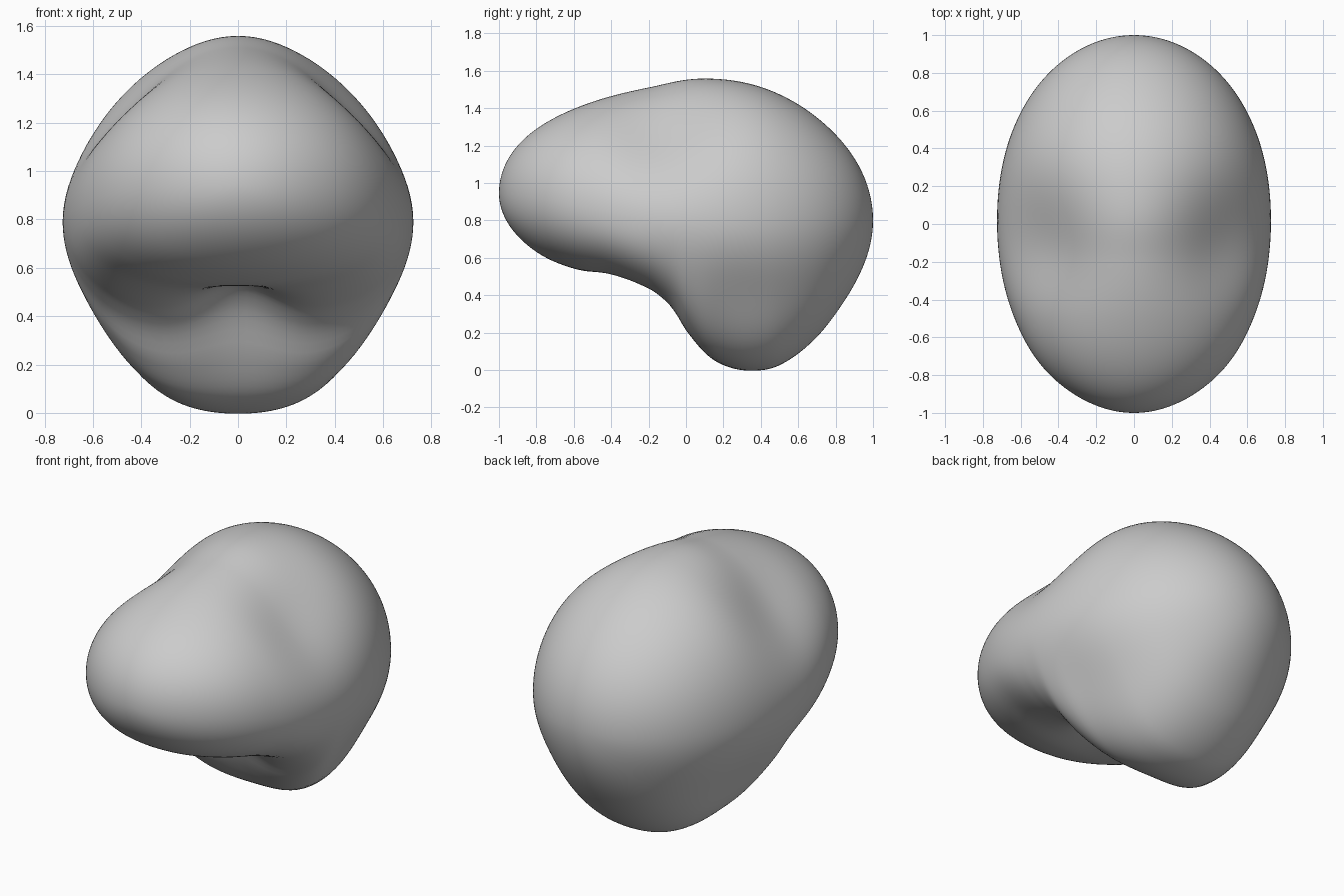
import bpy, bmesh, math
from mathutils import Matrix

cube = bpy.data.objects.get("Cube")
if cube:
    bpy.data.objects.remove(cube)


def curve(points):
    """Smooth interpolation through (position, value) pairs."""
    last = len(points) - 1

    def slope(i):
        a, b = points[max(i - 1, 0)], points[min(i + 1, last)]
        return (b[1] - a[1]) / (b[0] - a[0])

    def value(p):
        i = 0
        while i < last - 1 and p > points[i + 1][0]:
            i += 1
        (a, va), (b, vb) = points[i], points[i + 1]
        d = b - a
        t = min(max((p - a) / d, 0), 1)
        u = 1 - t
        return (u * u * ((1 + 2 * t) * va + t * d * slope(i))
                + t * t * ((3 - 2 * t) * vb - u * d * slope(i + 1)))

    return value


def bump(p, centre, spread):
    return math.exp(-0.5 * ((p - centre) / spread) ** 2)


# Body proportions from the front tip to the back, as factors on a sphere
middle = curve([(-1, .945), (-.8, .92), (-.5, .865), (-.2, .81), (0, .79), (.4, .785), (1, .8)])
width = curve([(-1, .72), (-.8, .74), (-.5, .73), (0, .725), (.5, .74), (.8, .75), (1, .75)])
rise = curve([(-1, .61), (-.8, .615), (-.5, .657), (-.2, .715), (0, .762),
              (.2, .785), (.4, .795), (.6, .79), (.8, .775), (1, .765)])
drop = curve([(-1, .51), (-.8, .48), (-.6, .428), (-.4, .385), (-.2, .41),
              (-.1, .47), (-.05, .53), (0, .61), (.1, .72), (.2, .78),
              (.36, .845), (.5, .878), (.7, .86), (.85, .8), (1, .74)])
# How far the lower flanks are pulled in: full under the snout, slim on the lobe
tuck = curve([(-1, -.02), (-.6, -.055), (-.3, -.085), (-.1, -.065), (.2, .03),
              (.4, .05), (.7, .04), (1, .02)])

bm = bmesh.new()
bmesh.ops.create_uvsphere(bm, u_segments=128, v_segments=144, radius=1,
                          matrix=Matrix.Rotation(math.pi / 2, 4, "X"))
for v in bm.verts:
    x, y, z = v.co
    ring = max(1 - y * y, 1e-6)
    diagonal = 4 * x * x * z * z / ring ** 2
    if z > 0:
        # Hollows on both upper flanks
        pinch = .115 * bump(y, -.12, .24)
        height = rise(y)
    else:
        # Dents on both sides above the lower lobe
        pinch = tuck(y) + .085 * bump(y, .3, .3) * (x * x - z * z) / ring
        height = drop(y)
    scale = 1 - pinch * diagonal
    v.co.x = x * width(y) * scale
    v.co.z = middle(y) + z * height * scale
    # Groove between the snout and the lower lobe
    if z < 0:
        v.co.z += .13 * z * z * bump(y, -.17, .15) * bump(v.co.x, 0, .15)

bmesh.ops.recalc_face_normals(bm, faces=bm.faces)
mesh = bpy.data.meshes.new("body")
bm.to_mesh(mesh)
bm.free()
mesh.shade_smooth()
body = bpy.data.objects.new("body", mesh)
bpy.context.collection.objects.link(body)
